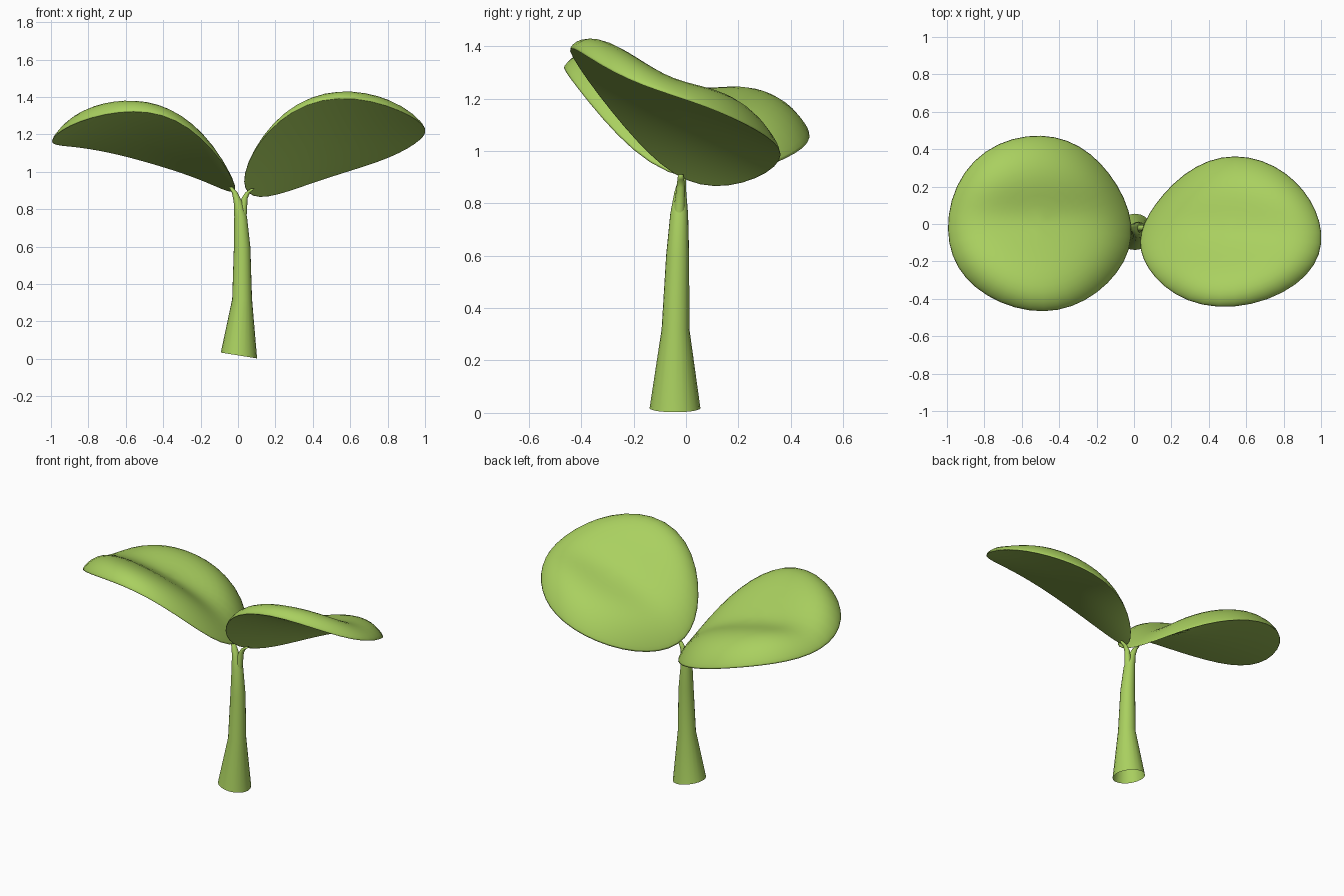
import bpy, bmesh, math
from mathutils import Vector

if "Cube" in bpy.data.objects:
    bpy.data.objects.remove(bpy.data.objects["Cube"])

green = bpy.data.materials.new("leaf green")
green.diffuse_color = (0.40, 0.63, 0.115, 1)
green.use_nodes = True
green.node_tree.nodes["Principled BSDF"].inputs["Base Color"].default_value = green.diffuse_color


def finish(name, bm):
    bmesh.ops.recalc_face_normals(bm, faces=bm.faces)
    me = bpy.data.meshes.new(name)
    bm.to_mesh(me)
    bm.free()
    for p in me.polygons:
        p.use_smooth = True
    me.materials.append(green)
    ob = bpy.data.objects.new(name, me)
    bpy.context.collection.objects.link(ob)
    return ob


def leaf(name, rim, dome, valley, mid_y, under, sides=40, rings=14):
    """Body spanned by a wavy rim: pillowed top creased along the midrib, smooth shallow underside."""
    pts = [Vector(p) for p in rim]
    n = len(pts)
    mean = sum(pts, Vector()) / n
    waves = []
    for k in range(1, 5):
        c = sum((p * math.cos(2 * math.pi * k * i / n) for i, p in enumerate(pts)), Vector()) * 2 / n
        s = sum((p * math.sin(2 * math.pi * k * i / n) for i, p in enumerate(pts)), Vector()) * 2 / n
        waves.append((k, c, s))

    def at(r, t, top):
        v = mean.copy()
        for k, c, s in waves:
            v += (c * math.cos(k * t) + s * math.sin(k * t)) * r ** k
        if top:
            v.z += dome * (1 - r ** 5) + 0.03 * math.sqrt(max(0, 1 - r ** 6))
            v.z -= valley * math.exp(-((v.y - mid_y) / 0.17) ** 2) * (1 - r ** 4)
        else:
            v.z += under * (1 - r ** 2)
        return v

    bm = bmesh.new()
    loops = []
    # rings run from the top centre over the rim to the bottom centre
    radii = [(math.sin(math.pi / 2 * j / rings), True) for j in range(1, rings + 1)]
    radii += [(r, False) for r, _ in reversed(radii[:-1])]
    for r, top in radii:
        loops.append([bm.verts.new(at(r, 2 * math.pi * i / sides, top)) for i in range(sides)])
    first, last = bm.verts.new(at(0, 0, True)), bm.verts.new(at(0, 0, False))
    for i in range(sides):
        j = (i + 1) % sides
        bm.faces.new((first, loops[0][i], loops[0][j]))
        bm.faces.new((last, loops[-1][j], loops[-1][i]))
        for a, b in zip(loops, loops[1:]):
            bm.faces.new((a[i], b[i], b[j], a[j]))
    return finish(name, bm)


def tube(name, path, tilt=0.0, sides=20):
    """Tapered stalk through (x, y, z, radius); the first ring can be tilted."""
    bm = bmesh.new()
    loops = []
    for k, (x, y, z, r) in enumerate(path):
        ring = []
        for i in range(sides):
            a = 2 * math.pi * i / sides
            dx, dy = r * math.cos(a), r * math.sin(a)
            ring.append(bm.verts.new((x + dx, y + dy, z + (tilt * dx if k == 0 else 0))))
        loops.append(ring)
    for a, b in zip(loops, loops[1:]):
        for i in range(sides):
            j = (i + 1) % sides
            bm.faces.new((a[i], a[j], b[j], b[i]))
    bm.faces.new(loops[-1])
    return finish(name, bm)


# left leaf: rounder, flatter
leaf("left_leaf", [
    (-.01, 0, .89), (-.11, .23, .925), (-.27, .40, .975), (-.50, .475, 1.06),
    (-.75, .41, 1.11), (-.93, .23, 1.14), (-1, -.03, 1.165), (-.92, -.25, 1.23),
    (-.74, -.41, 1.30), (-.48, -.465, 1.32), (-.24, -.395, 1.21), (-.07, -.22, 1.03)],
    0.125, 0.06, 0.02, 0.045)

# right leaf: steeper tilt, front edge high
leaf("right_leaf", [
    (1, -.04, 1.21), (.93, .14, 1.14), (.77, .30, 1.06), (.54, .36, .99),
    (.31, .29, .905), (.13, .13, .87), (.04, -.05, .91), (.06, -.20, 1.06),
    (.20, -.365, 1.25), (.45, -.44, 1.38), (.74, -.39, 1.37), (.95, -.24, 1.28)],
    0.115, 0.05, -0.05, 0.045)

# main stem, running on into the left leaf stalk
tube("stem", [
    (.005, -.042, .018, .097), (.022, -.04, .32, .053), (.022, -.032, .60, .044),
    (.014, -.026, .76, .034), (.000, -.022, .84, .023), (-.018, -.015, .89, .015),
    (-.04, -.01, .92, .010)], tilt=-0.16)

# short stalk of the right leaf
tube("right_stalk", [
    (.022, -.028, .72, .022), (.028, -.024, .80, .020), (.036, -.02, .86, .016),
    (.052, -.02, .89, .013), (.08, -.02, .91, .010)])
